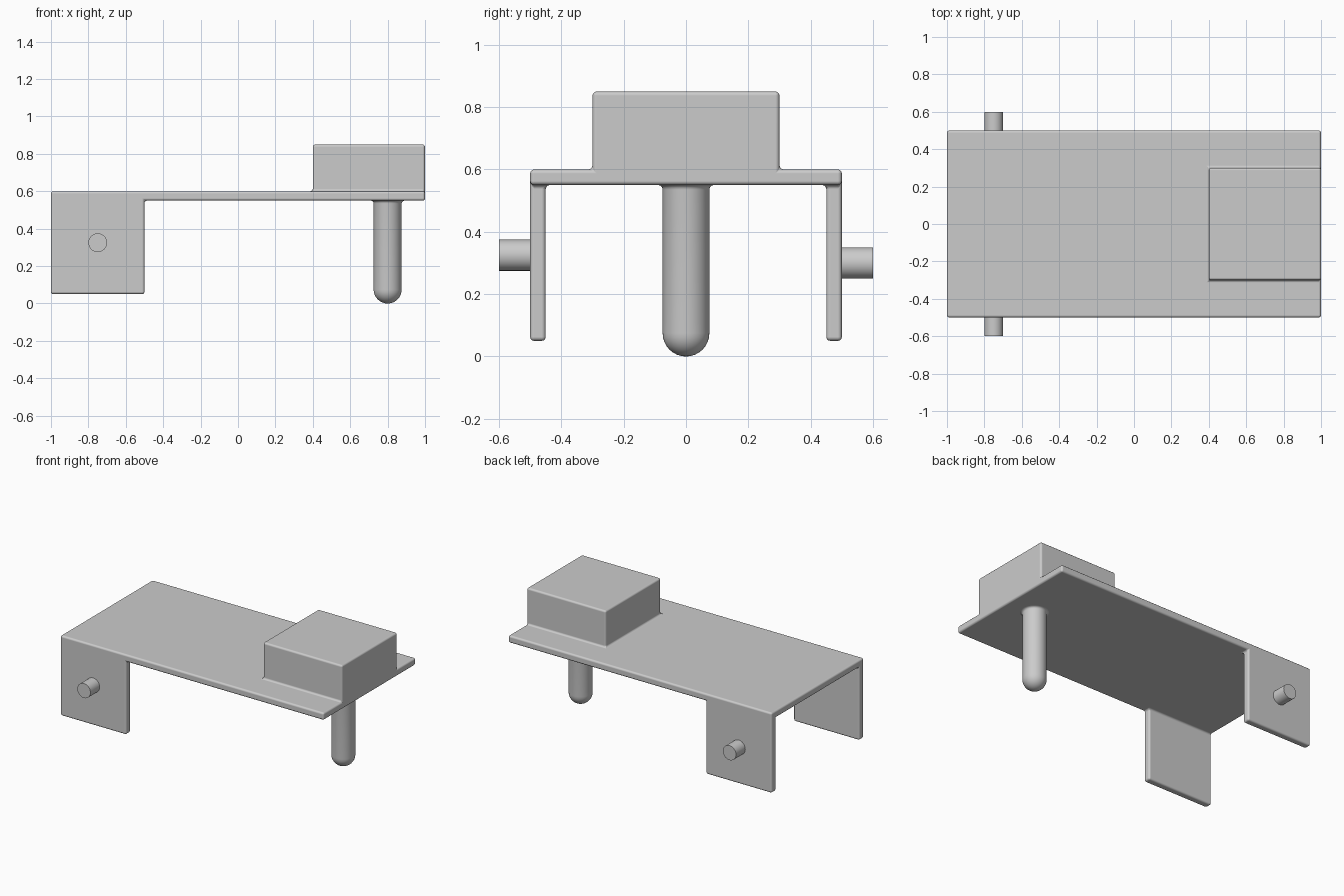
import bpy, bmesh
from math import sin, cos, pi, radians
from mathutils import Matrix, Vector

cube = bpy.data.objects.get("Cube")
if cube:
    bpy.data.objects.remove(cube, do_unlink=True)

grey = bpy.data.materials.new("plain grey")
grey.use_nodes = True
grey.diffuse_color = (0.6, 0.6, 0.6, 1)
grey.node_tree.nodes["Principled BSDF"].inputs["Base Color"].default_value = (0.6, 0.6, 0.6, 1)


def finish(bm, name):
    """Turn a bmesh into a smooth shaded object with sharp edges kept."""
    bmesh.ops.recalc_face_normals(bm, faces=bm.faces)
    mesh = bpy.data.meshes.new(name)
    bm.to_mesh(mesh)
    bm.free()
    mesh.materials.append(grey)
    obj = bpy.data.objects.new(name, mesh)
    bpy.context.collection.objects.link(obj)
    bpy.ops.object.select_all(action='DESELECT')
    obj.select_set(True)
    bpy.context.view_layer.objects.active = obj
    bpy.ops.object.shade_smooth_by_angle(angle=radians(35))
    return obj


# Body: flat deck, two side legs and a raised block as one filleted solid
xs = (-1, -0.5, 0.4, 1)
ys = (-0.5, -0.45, -0.3, 0.3, 0.45, 0.5)
zs = (0.05, 0.55, 0.6, 0.85)
axes = (xs, ys, zs)


def filled(cell):
    if any(c < 0 or c >= len(a) - 1 for c, a in zip(cell, axes)):
        return False
    i, j, k = cell
    if k == 0:
        return i == 0 and j in (0, 4)
    return k == 1 or (i == 2 and j == 2)


bm = bmesh.new()
for i in range(3):
    for j in range(5):
        for k in range(3):
            cell = (i, j, k)
            if not filled(cell):
                continue
            for axis in range(3):
                for side in (0, 1):
                    near = list(cell)
                    near[axis] += 2 * side - 1
                    if filled(near):
                        continue
                    u, v = (axis + 1) % 3, (axis + 2) % 3
                    corners = []
                    for du, dv in ((0, 0), (1, 0), (1, 1), (0, 1)):
                        n = list(cell)
                        n[axis] += side
                        n[u] += du
                        n[v] += dv
                        corners.append(bm.verts.new([a[c] for a, c in zip(axes, n)]))
                    bm.faces.new(corners)
bmesh.ops.remove_doubles(bm, verts=bm.verts, dist=0.001)
bmesh.ops.recalc_face_normals(bm, faces=bm.faces)
bmesh.ops.dissolve_limit(bm, angle_limit=0.02, verts=bm.verts, edges=bm.edges)
body = finish(bm, "deck_with_legs_and_block")
body.data.shade_smooth()
bevel = body.modifiers.new("rounded edges", 'BEVEL')
bevel.width = 0.013
bevel.segments = 3
bevel.limit_method = 'ANGLE'
bevel.harden_normals = True

# Post: lathed profile with a round foot and a small flare under the deck
r, flare = 0.075, 0.015
profile = [(r * sin(a), r - r * cos(a)) for a in (i * pi / 16 for i in range(9))]
profile += [(r + flare * (1 - cos(a)), 0.535 + flare * sin(a))
            for a in (i * pi / 8 for i in range(5))]
profile.append((0, 0.56))
bm = bmesh.new()
verts = [bm.verts.new((0.8 + x, 0, z)) for x, z in profile]
edges = [bm.edges.new(pair) for pair in zip(verts, verts[1:])]
bmesh.ops.spin(bm, geom=verts + edges, cent=(0.8, 0, 0), axis=(0, 0, 1),
               angle=2 * pi, steps=40)
bmesh.ops.remove_doubles(bm, verts=bm.verts, dist=0.0001)
finish(bm, "support_post")

# Pins: short pegs on the outside of each leg
for name, side, height in (("front_pin", -1, 0.325), ("back_pin", 1, 0.3)):
    bm = bmesh.new()
    place = Matrix.Translation(Vector((-0.75, side * 0.545, height)))
    bmesh.ops.create_cone(bm, cap_ends=True, segments=32, radius1=0.05, radius2=0.05,
                          depth=0.11, matrix=place @ Matrix.Rotation(pi / 2, 4, 'X'))
    finish(bm, name)
